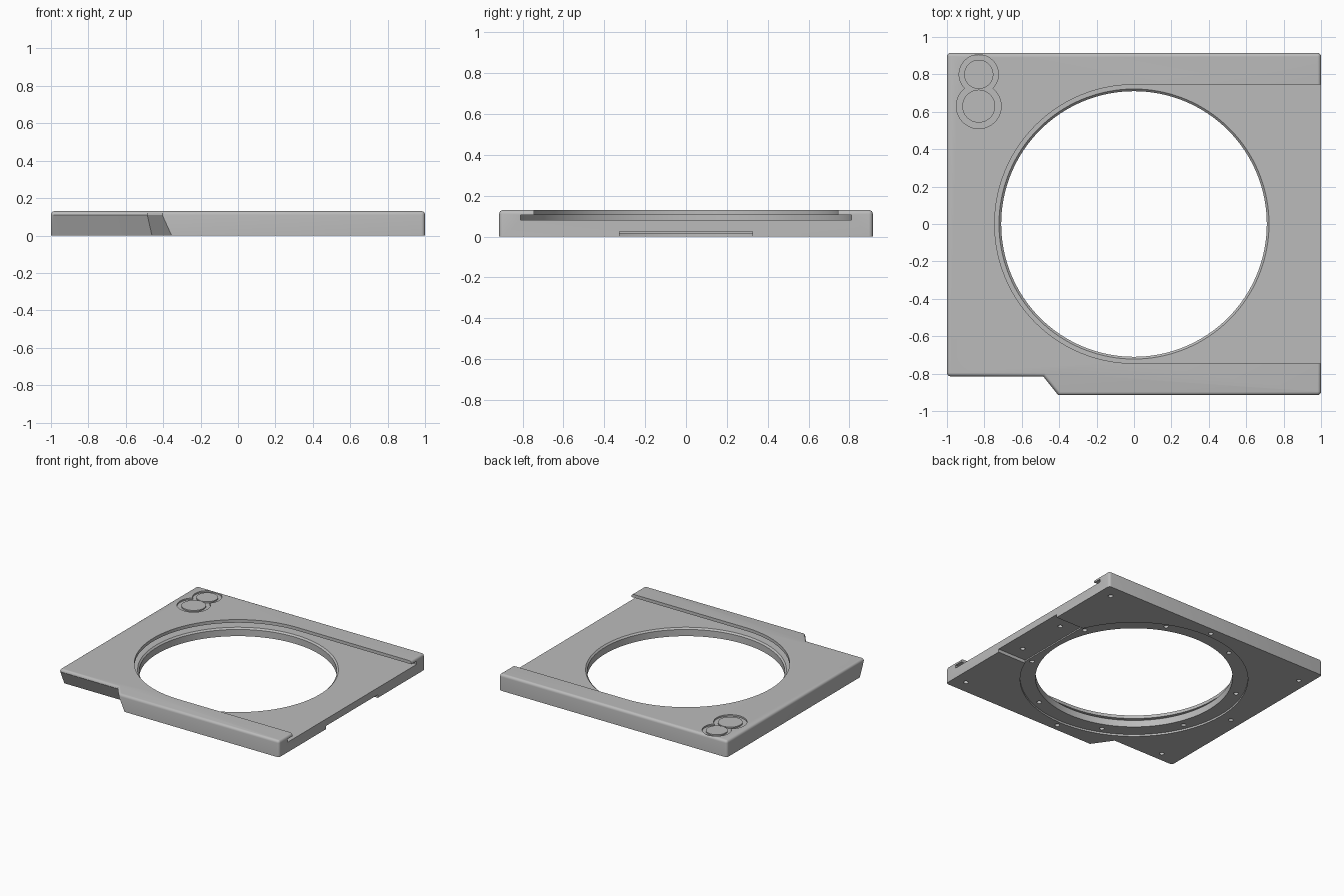
import bpy, bmesh, math
from mathutils import Vector, Matrix

old = bpy.data.objects.get("Cube")
if old:
    bpy.data.objects.remove(old, do_unlink=True)

grey = bpy.data.materials.new("plain grey")
grey.use_nodes = True
grey.diffuse_color = (0.5, 0.5, 0.5, 1)
bsdf = grey.node_tree.nodes["Principled BSDF"]
bsdf.inputs["Base Color"].default_value = (0.5, 0.5, 0.5, 1)
bsdf.inputs["Roughness"].default_value = 0.6

HEIGHT = 0.13
FLOOR = 0.08


def loft(bm, layers):
    """Solid through (outline, z) layers with equal point counts."""
    rings = [[bm.verts.new((p[0], p[1], z)) for p in outline] for outline, z in layers]
    for low, high in zip(rings, rings[1:]):
        for i in range(len(low)):
            j = (i + 1) % len(low)
            bm.faces.new((low[i], low[j], high[j], high[i]))
    bm.faces.new(rings[0][::-1])
    bm.faces.new(rings[-1])


def finish(name, bm):
    bmesh.ops.recalc_face_normals(bm, faces=bm.faces)
    mesh = bpy.data.meshes.new(name)
    bm.to_mesh(mesh)
    bm.free()
    mesh.materials.append(grey)
    obj = bpy.data.objects.new(name, mesh)
    bpy.context.collection.objects.link(obj)
    return obj


def solid(name, layers):
    bm = bmesh.new()
    loft(bm, layers)
    return finish(name, bm)


def circle(r, n=128, cx=0, cy=0):
    return [(cx + r * math.cos(2 * math.pi * i / n), cy + r * math.sin(2 * math.pi * i / n))
            for i in range(n)]


def rect(x0, x1, y0, y1):
    return [(x0, y0), (x1, y0), (x1, y1), (x0, y1)]


def slot(r, n=80):
    """Half circle on the right-hand side of the model, open toward +x."""
    arc = [(r * math.cos(a), r * math.sin(a))
           for a in (math.pi / 2 + math.pi * i / n for i in range(n + 1))]
    return arc + [(1.2, -r), (1.2, r)]


def rounded(points, r, inset, steps=4):
    """Inset a polygon and round its square corners."""
    out, n = [], len(points)
    pts = [Vector(p) for p in points]
    for i, p in enumerate(pts):
        d0 = (p - pts[i - 1]).normalized()
        d1 = (pts[(i + 1) % n] - p).normalized()
        n0, n1 = Vector((-d0.y, d0.x)), Vector((-d1.y, d1.x))
        c = p + (n0 + n1) * (inset / (1 + n0.dot(n1)))
        if abs(d0.dot(d1)) > 0.1:
            out += [c] * 1
            continue
        rr = max(r - inset, 0.002)
        for k in range(steps + 1):
            t = math.pi / 2 * k / steps
            out.append(c - d0 * rr * (1 - math.sin(t)) + d1 * rr * (1 - math.cos(t)))
    return out


def plan(under):
    """Plan outline; under leans the stepped front wall inward."""
    return [(-1, -0.815 + under), (-0.485 + under * 0.5, -0.815 + under),
            (-0.405 + under, -0.915), (1, -0.915), (1, 0.915), (-1, 0.915)]


# Main plate with a leaning front step and a rounded top edge
edge = 0.02
layers = [(rounded(plan(0.05), edge, 0), 0), (rounded(plan(0), edge, 0), HEIGHT - edge)]
for k in range(1, 5):
    a = math.pi / 2 * k / 4
    layers.append((rounded(plan(0), edge, edge * 0.9 * (1 - math.cos(a))),
                   HEIGHT - edge + edge * math.sin(a)))
plate = solid("holder_plate", layers)


def cut(cutter):
    cutter.hide_render = True
    mod = plate.modifiers.new("cut", "BOOLEAN")
    mod.operation = "DIFFERENCE"
    mod.solver = "EXACT"
    mod.object = cutter
    bpy.ops.object.select_all(action="DESELECT")
    bpy.context.view_layer.objects.active = plate
    plate.select_set(True)
    bpy.ops.object.modifier_apply(modifier=mod.name)
    bpy.data.objects.remove(cutter, do_unlink=True)


# Sliding slot: wide undercut below, narrower opening above
cut(solid("slot_opening", [(slot(0.745), FLOOR + 0.01), (slot(0.745), 0.2)]))
cut(solid("slot_undercut", [(slot(0.81), FLOOR), (slot(0.81), 0.105)]))

# Round opening with softened upper rim
cut(solid("round_opening", [(circle(0.71), -0.1), (circle(0.71), FLOOR - 0.012),
                            (circle(0.722), FLOOR), (circle(0.722), FLOOR + 0.02)]))

# Underside recesses: ring around the opening, pocket at the open side
cut(solid("ring_recess", [(circle(0.82), -0.1), (circle(0.82), 0.015)]))
pocket = rect(0.75, 1.2, -0.325, 0.325)
cut(solid("side_pocket", [(pocket, -0.1), (pocket, 0.025)]))

# Screw holes underneath
holes = [(0.77 * math.cos(a), 0.77 * math.sin(a))
         for a in (math.pi / 8 + math.pi / 4 * k for k in range(8))]
holes += [(0.9, 0.81), (0.9, -0.81), (-0.92, 0.75), (-0.84, -0.69),
          (-0.91, 0), (0, 0.86), (0, -0.86), (0.87, 0.21), (0.87, -0.21)]
bm = bmesh.new()
for x, y in holes:
    ring = circle(0.018, 16, x, y)
    loft(bm, [(ring, -0.05), (ring, 0.055)])
cut(finish("screw_holes", bm))

# Shallow double round recess on top, each with a disc left inside
dials = [(-0.83, 0.8, 0.105, 0.078), (-0.83, 0.63, 0.12, 0.088)]
for x, y, outer, inner in dials:
    ring = circle(outer, 48, x, y)
    cut(solid("dial_recess", [(ring, HEIGHT - 0.012), (ring, 0.2)]))
discs = []
for x, y, outer, inner in dials:
    disc = circle(inner, 48, x, y)
    discs.append(solid("dial_disc", [(disc, HEIGHT - 0.0125), (disc, HEIGHT - 0.002)]))

# Smooth curved walls, keep sharp edges
bpy.ops.object.select_all(action="DESELECT")
for obj in [plate] + discs:
    obj.select_set(True)
bpy.context.view_layer.objects.active = plate
bpy.ops.object.shade_smooth_by_angle(angle=math.radians(30))
